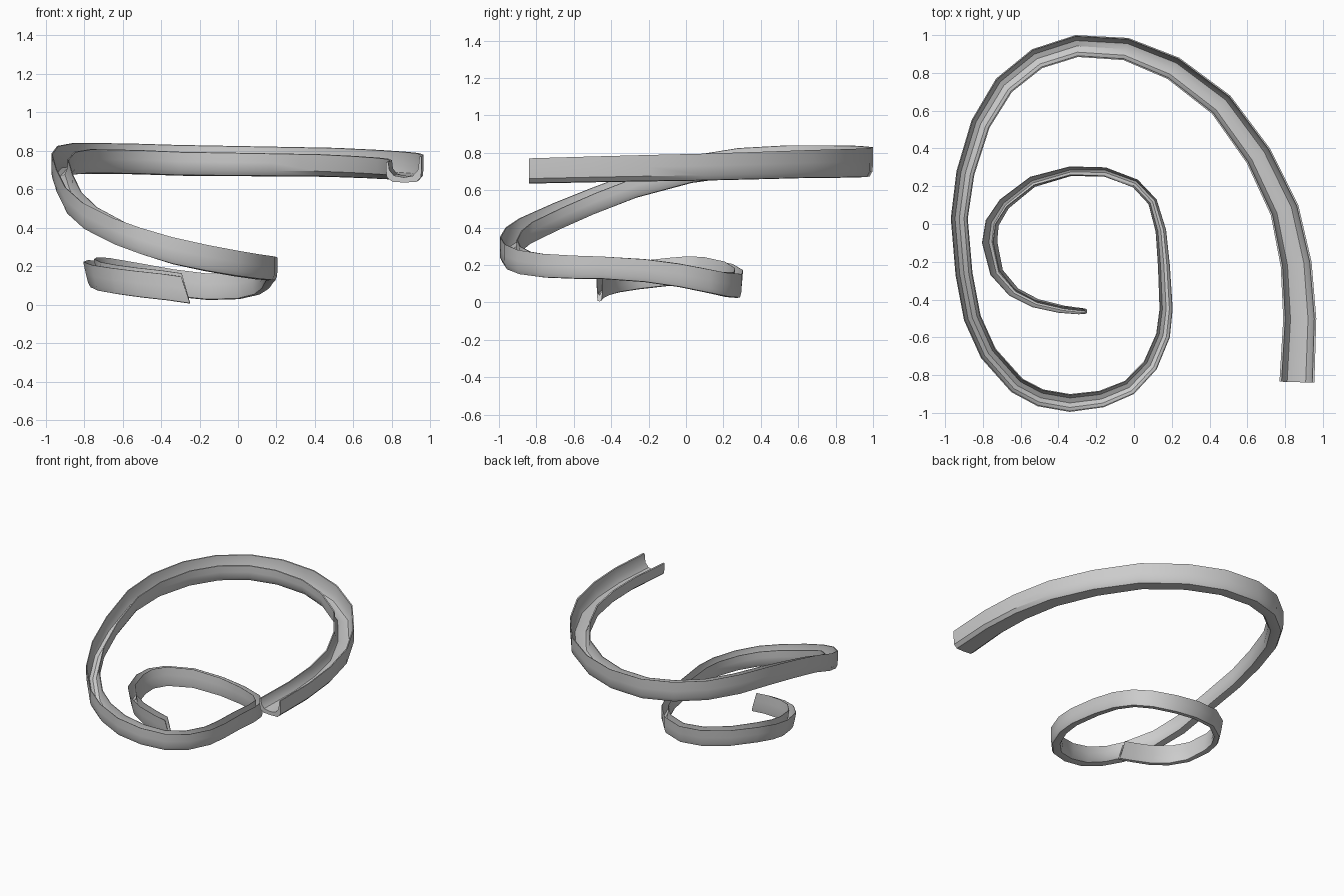
import bpy, bmesh
from mathutils import Vector

# Outer rim of the spiral trough, from the high wide end to the low narrow end
RIM = [(.955,-.84,.77), (.965,-.5,.78), (.94,-.2,.788), (.87,.1,.795), (.72,.4,.805),
       (.51,.68,.815), (.24,.88,.82), (-.03,.985,.825), (-.31,1,.83), (-.54,.925,.837),
       (-.73,.77,.84), (-.86,.55,.84), (-.94,.28,.825), (-.97,.03,.785), (-.945,-.27,.70),
       (-.9,-.51,.61), (-.81,-.71,.53), (-.65,-.89,.45), (-.51,-.965,.40), (-.34,-.995,.35),
       (-.16,-.97,.31), (0,-.9,.28), (.12,-.77,.26), (.19,-.6,.25), (.205,-.45,.245),
       (.19,-.22,.23), (.17,-.03,.205), (.12,.13,.175), (.02,.235,.155), (-.15,.3,.152),
       (-.34,.305,.172), (-.55,.25,.205), (-.71,.13,.228), (-.785,.02,.23), (-.805,-.1,.222),
       (-.76,-.27,.205), (-.66,-.38,.19), (-.54,-.44,.175), (-.4,-.47,.16), (-.295,-.478,.145)]

# Section changes along the spiral: (station, value)
WIDTH = [(0,.185), (2,.165), (4,.145), (7,.12), (10,.11), (13,.09), (19,.095), (24,.07),
         (27,.05), (30,.045), (34,.06), (36,.045), (39,.03)]
HEIGHT = [(0,.135), (8,.16), (11,.16), (14,.14), (19,.14), (24,.12), (30,.13), (39,.14)]
INNER_LIFT = [(0,-.03), (8,-.038), (14,-.03), (24,0), (32,.015), (39,.018)]
LEAN = [(0,0), (28,0), (34,.03), (39,.005)]
RAKE = [(0,0), (34,0), (39,.045)]

# U profile: across (0 outer, 1 inner) and up (0 bottom, 1 rim)
PROFILE = [(0,1), (0,.55), (.02,.2), (.15,.02), (.5,0), (.82,.03), (.98,.25), (1,.6), (1,1),
           (.94,1), (.91,.6), (.78,.32), (.5,.22), (.25,.27), (.1,.5), (.06,1)]


def key(table, i):
    for (a, va), (b, vb) in zip(table, table[1:]):
        if i <= b:
            return va + (vb - va) * (i - a) / (b - a)
    return table[-1][1]


# Sweep the profile along the rim
bm = bmesh.new()
rings = []
pts = [Vector(p) for p in RIM]
for i, p in enumerate(pts):
    t = pts[min(i + 1, len(pts) - 1)] - pts[max(i - 1, 0)]
    t.z = 0
    t.normalize()
    inward = Vector((-t.y, t.x, 0))
    w, h = key(WIDTH, i), key(HEIGHT, i)
    ring = []
    for u, v in PROFILE:
        q = p + inward * (u * w + (1 - v) * key(LEAN, i)) + t * (1 - v) * key(RAKE, i)
        q.z += u * v * key(INNER_LIFT, i) - (1 - v) * h
        ring.append(bm.verts.new(q))
    rings.append(ring)
n = len(PROFILE)
for a, b in zip(rings, rings[1:]):
    for j in range(n):
        k = (j + 1) % n
        bm.faces.new((a[j], a[k], b[k], b[j]))

# End caps follow the U wall
for r in (rings[0], rings[-1]):
    for j in range(n // 2 - 1):
        bm.faces.new((r[j], r[j + 1], r[n - 2 - j], r[n - 1 - j]))
bmesh.ops.recalc_face_normals(bm, faces=bm.faces)

mesh = bpy.data.meshes.new("spiral_trough")
bm.to_mesh(mesh)
bm.free()
trough = bpy.data.objects.new("spiral_trough", mesh)
bpy.context.collection.objects.link(trough)
bpy.context.view_layer.objects.active = trough
trough.select_set(True)
bpy.ops.object.shade_smooth_by_angle(angle=0.6)
